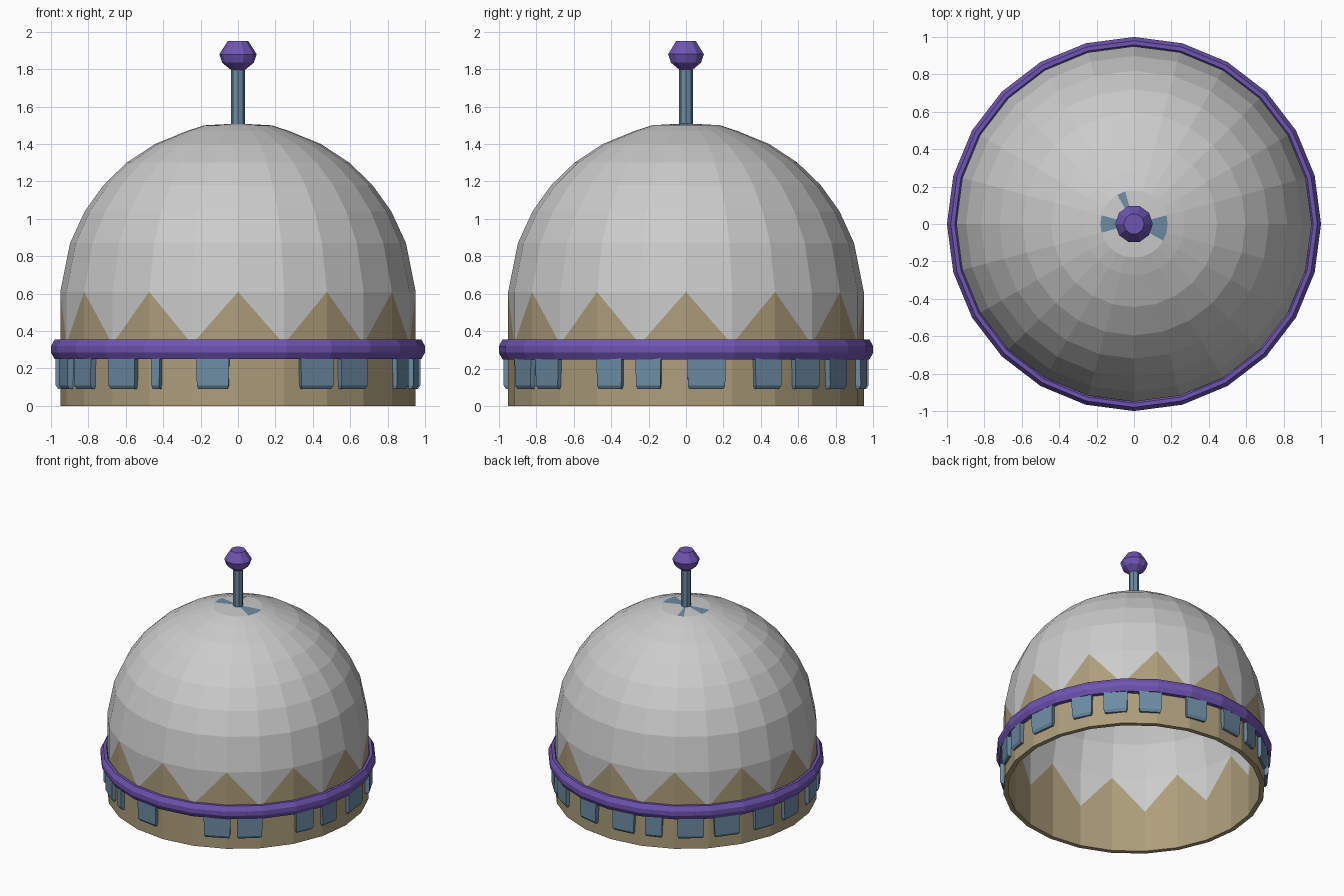
import bpy, bmesh
from math import sin, cos, pi, radians, sqrt

if "Cube" in bpy.data.objects:
    bpy.data.objects.remove(bpy.data.objects["Cube"])

SEG = 24


def material(name, rgb):
    m = bpy.data.materials.new(name)
    m.diffuse_color = (*rgb, 1)
    m.use_nodes = True
    m.node_tree.nodes["Principled BSDF"].inputs["Base Color"].default_value = m.diffuse_color
    return m


GREY = material("grey", (0.6, 0.6, 0.6))
TAN = material("tan", (0.42, 0.34, 0.2))
BLUE = material("blue", (0.15, 0.26, 0.37))
PURPLE = material("purple", (0.16, 0.09, 0.45))


def finish(bm, name, *mats):
    bmesh.ops.recalc_face_normals(bm, faces=bm.faces)
    me = bpy.data.meshes.new(name)
    bm.to_mesh(me)
    bm.free()
    for m in mats:
        me.materials.append(m)
    ob = bpy.data.objects.new(name, me)
    bpy.context.collection.objects.link(ob)
    return ob


def ring(bm, r, z, n):
    return [bm.verts.new((r * cos(2 * pi * i / n), r * sin(2 * pi * i / n), z))
            for i in range(n)]


def lathe(name, profile, n, mat, closed=False):
    bm = bmesh.new()
    rows = [ring(bm, r, z, n) for r, z in profile]
    pairs = list(zip(rows, rows[1:]))
    if closed:
        pairs.append((rows[-1], rows[0]))
    else:
        bm.faces.new(rows[0])
        bm.faces.new(rows[-1])
    for a, b in pairs:
        for i in range(n):
            j = (i + 1) % n
            bm.faces.new((a[i], a[j], b[j], b[i]))
    return finish(bm, name, mat)


# Hollow dome: outer and inner skins joined at the foot, toothed tan band
bm = bmesh.new()


def skin(rad, outer):
    t = 0.95 - rad
    rows = [ring(bm, rad, 0.0, SEG), ring(bm, rad, 0.33, SEG), ring(bm, rad, 0.61, SEG)]
    for z in (0.87, 1.04, 1.18, 1.30, 1.40, 1.47):
        rows.append(ring(bm, sqrt(0.95 ** 2 - (z - 0.56) ** 2) - t, z - t * (z - 0.6), SEG))
    rows.append(ring(bm, 0.18, 1.5 - t, SEG))
    for k, (a, b) in enumerate(zip(rows, rows[1:])):
        for i in range(SEG):
            j = (i + 1) % SEG
            if k == 1:
                # split alternately so tan teeth rise to every second column
                peak, other = (b[i], b[j]) if i % 2 == 0 else (b[j], b[i])
                far = a[j] if i % 2 == 0 else a[i]
                bm.faces.new((a[i], a[j], peak)).material_index = 1
                bm.faces.new((far, other, peak))
            else:
                bm.faces.new((a[i], a[j], b[j], b[i])).material_index = int(k == 0)
    tip = bm.verts.new((0, 0, 1.51 - t))
    for i in range(SEG):
        f = bm.faces.new((rows[-1][i], rows[-1][(i + 1) % SEG], tip))
        if outer and i in (0, 7, 11, 12, 22, 23):
            f.material_index = 2
    return rows[0]


outer_foot = skin(0.95, True)
inner_foot = skin(0.915, False)
for i in range(SEG):
    j = (i + 1) % SEG
    bm.faces.new((outer_foot[i], outer_foot[j], inner_foot[j],
                  inner_foot[i])).material_index = 1
finish(bm, "dome_shell", GREY, TAN, BLUE)

# Purple hoop around the foot of the dome
lathe("hoop", [(0.948, 0.25), (0.98, 0.25), (1.0, 0.285), (1.0, 0.32),
               (0.98, 0.355), (0.958, 0.355), (0.948, 0.34)], SEG, PURPLE, True)

# Antenna rod and faceted knob
lathe("antenna_rod", [(0.038, 1.49), (0.038, 1.82)], 8, BLUE)
lathe("antenna_knob", [(0.035, 1.795), (0.085, 1.835), (0.1, 1.88),
                       (0.055, 1.95)], 10, PURPLE)

# Unevenly spaced blocks below the hoop: (degrees, width)
BLOCKS = [(-64, .2), (-50, .19), (-25, .15), (-12, .14), (6.5, .21), (27, .16),
          (42, .18), (57, .17), (78, .17), (97, .18), (111, .13), (127, .2),
          (143, .2), (161, .17), (177, .17), (-164, .17), (-149, .18),
          (-130, .19), (-117, .05), (-98, .18)]
for deg, w in BLOCKS:
    bm = bmesh.new()
    a, half = radians(deg), w / 2 / 0.97
    layers = []
    # slightly tapered toward the bottom
    for z, r, s in ((0.09, 0.962, 0.88), (0.11, 0.975, 0.95), (0.345, 0.975, 1.0)):
        layer = [bm.verts.new((q * cos(a + h * s), q * sin(a + h * s), z))
                 for q, h in ((0.93, -half), (r, -half), (r, half), (0.93, half))]
        layers.append(layer)
    bm.faces.new(layers[0])
    bm.faces.new(layers[-1])
    for lo, hi in zip(layers, layers[1:]):
        for i in range(4):
            j = (i + 1) % 4
            bm.faces.new((lo[i], lo[j], hi[j], hi[i]))
    finish(bm, "rim_block", BLUE)
